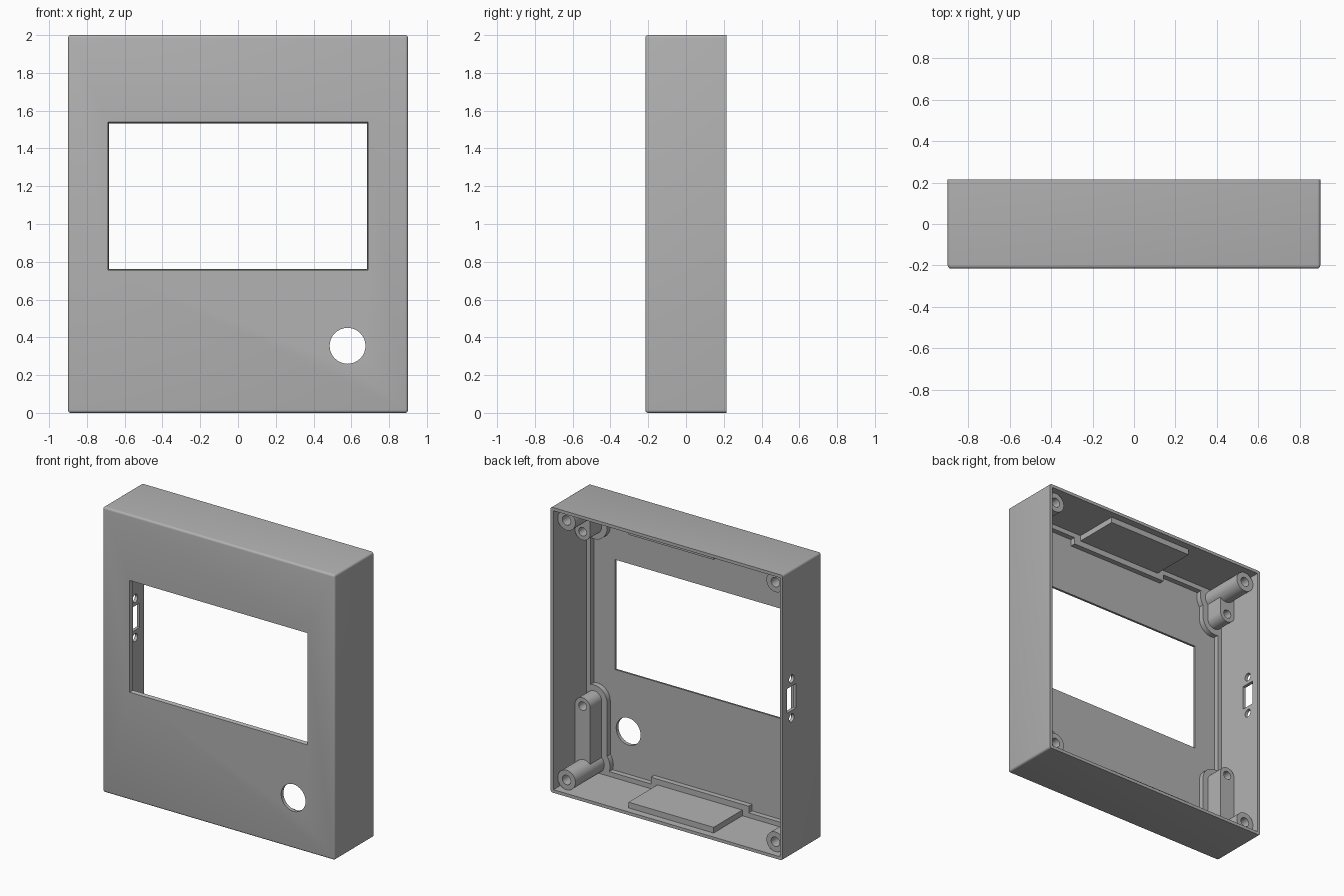
import bpy, bmesh
from math import cos, sin, pi

if "Cube" in bpy.data.objects:
    bpy.data.objects.remove(bpy.data.objects["Cube"], do_unlink=True)

GREY = bpy.data.materials.new("case_grey")
GREY.use_nodes = True
COLOR = (0.448, 0.448, 0.448, 1)
GREY.diffuse_color = COLOR
GREY.node_tree.nodes["Principled BSDF"].inputs["Base Color"].default_value = COLOR

HX, HY, H = 0.9, 0.215, 2.0      # half width, half depth, height
WALL = 0.022
PLATE = -HY + 0.025              # inner face of the front plate
LEDGE = PLATE + 0.037
POST_X, POST_Z = 0.81, 0.09
RIB_X = 0.82


def add(name, bm):
    bmesh.ops.recalc_face_normals(bm, faces=bm.faces)
    mesh = bpy.data.meshes.new(name)
    bm.to_mesh(mesh)
    bm.free()
    obj = bpy.data.objects.new(name, mesh)
    bpy.context.collection.objects.link(obj)
    mesh.materials.append(GREY)
    return obj


def prism(name, outline, y0, y1, grow=(1, 1), axis="y"):
    """Extrude an outline along y (or x) from y0 to y1."""
    bm = bmesh.new()
    place = (lambda a, b, c: (a, c, b)) if axis == "y" else (lambda a, b, c: (c, a, b))
    low = [bm.verts.new(place(a, b, y0)) for a, b in outline]
    high = [bm.verts.new(place(a, b, y1)) for a, b in outline]
    bm.faces.new(low)
    bm.faces.new(high)
    n = len(outline)
    for i in range(n):
        j = (i + 1) % n
        bm.faces.new((low[i], low[j], high[j], high[i]))
    return add(name, bm)


def rect(x0, x1, z0, z1):
    return [(x0, z0), (x1, z0), (x1, z1), (x0, z1)]


def stadium(x, z0, z1, r, n=16):
    """Upright slot outline; a circle when z0 equals z1."""
    top = [(x + r * cos(pi * i / n), z1 + r * sin(pi * i / n)) for i in range(n + 1)]
    low = [(x - r * cos(pi * i / n), z0 - r * sin(pi * i / n)) for i in range(n + 1)]
    return top + low if z1 > z0 else top[:-1] + low[:-1]


def circle(x, z, r):
    return stadium(x, z, z, r)


def cut(obj, *cutters):
    """Subtract the cutters and remove them."""
    bpy.context.view_layer.objects.active = obj
    for c in cutters:
        mod = obj.modifiers.new("cut", "BOOLEAN")
        mod.operation = "DIFFERENCE"
        mod.solver = "EXACT"
        mod.object = c
        bpy.ops.object.modifier_apply(modifier=mod.name)
        bpy.data.objects.remove(c, do_unlink=True)


# Case shell: softened outside, open back
case = prism("case_shell", rect(-HX, HX, 0, H), -HY, HY)
bm = bmesh.new()
bm.from_mesh(case.data)
edges = [e for e in bm.edges if not all(v.co.y > 0 for v in e.verts)]
bmesh.ops.bevel(bm, geom=edges, offset=0.015, segments=4, profile=0.5, affect="EDGES")
bm.to_mesh(case.data)
bm.free()
cut(case, prism("cavity", rect(-HX + WALL, HX - WALL, WALL, H - WALL), PLATE, HY + 0.1))

# Screen window with sloped rim, and round button hole
window = prism("window", rect(-0.68, 0.68, 0.765, 1.53), -HY - 0.01, PLATE + 0.01)
for v in window.data.vertices:
    if v.co.y < -HY:
        v.co.x *= 1.018
        v.co.z += 0.012 if v.co.z > 1 else -0.012
cut(case, window, prism("button_hole", circle(0.58, 0.355, 0.095), -HY - 0.1, PLATE + 0.1))

# Connector opening and its two screw holes in the side wall
PORT_Y, PORT_Z = 0.115, 1.10
port = [prism("port", rect(PORT_Y - 0.05, PORT_Y + 0.05, PORT_Z - 0.085, PORT_Z + 0.085),
              -HX - 0.1, -HX + 0.1, axis="x")]
for s in (-1, 1):
    port.append(prism("port_screw", circle(PORT_Y, PORT_Z + s * 0.137, 0.028),
                      -HX - 0.1, -HX + 0.1, axis="x"))
cut(case, *port)

# Corner posts, ribs with lower posts, and the opening shape of the ledge
opening = prism("ledge_opening", rect(-0.847, 0.847, 0.055, H - 0.055), PLATE - 0.05, LEDGE + 0.05)
pads = []
for sx, side in ((-1, "right"), (1, "left")):
    for top in (False, True):
        tag = side + ("_top" if top else "_bottom")
        z = H - POST_Z if top else POST_Z
        rib_z = 1.755 if top else 0.532
        z0, z1 = min(z, rib_z), max(z, rib_z)
        post = prism("corner_post_" + tag, circle(sx * POST_X, z, 0.069), PLATE - 0.01, 0.167)
        cut(post, prism("screw", circle(sx * POST_X, z, 0.033), -0.03, HY))
        rib = prism("post_rib_" + tag, stadium(sx * RIB_X, z0, z1, 0.059), PLATE - 0.01, -0.025)
        cut(rib, prism("screw", circle(sx * RIB_X, rib_z, 0.03), -0.15, HY))
        pads.append(prism("pad", stadium(sx * RIB_X, z0, z1, 0.1), -0.4, 0.2))
        pads.append(prism("pad", circle(sx * POST_X, z, 0.113), -0.41, 0.21))

# Rectangular slabs on the floor and ceiling
for z0, z1, tag in ((WALL - 0.005, 0.062, "bottom"), (H - 0.062, H - WALL + 0.005, "top")):
    prism("slab_" + tag, rect(-0.33, 0.33, z0, z1), PLATE - 0.01, HY - 0.05)
    pads.append(prism("pad", rect(-0.38, 0.38, z0 - 0.04, z1 + 0.04), -0.4, 0.2))

# Stepped ledge that follows walls, posts and slabs
cut(opening, *pads)
ledge = prism("inner_ledge", rect(-HX + 0.01, HX - 0.01, 0.01, H - 0.01), PLATE - 0.01, LEDGE)
cut(ledge, opening)

# Smooth the round parts, keep hard edges
bpy.ops.object.select_all(action="DESELECT")
for obj in bpy.context.collection.objects:
    if obj.type == "MESH" and GREY.name in obj.data.materials:
        obj.select_set(True)
        bpy.context.view_layer.objects.active = obj
bpy.ops.object.shade_smooth_by_angle(angle=0.6)
